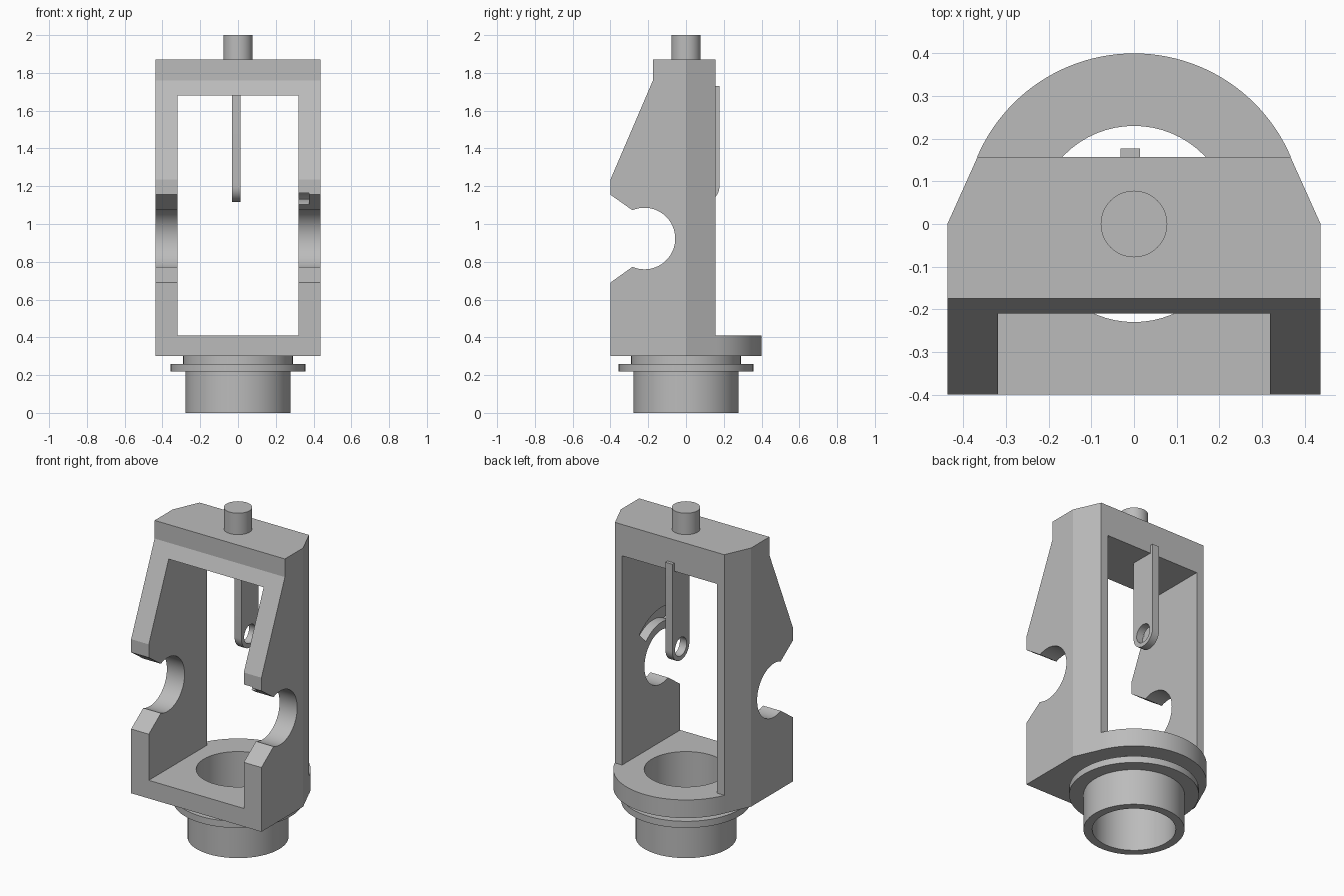
import bpy, bmesh, math
from mathutils import Matrix

cube = bpy.data.objects.get("Cube")
if cube:
    bpy.data.objects.remove(cube, do_unlink=True)

grey = bpy.data.materials.new("plain_grey")
grey.use_nodes = True
colour = (0.5, 0.5, 0.5, 1)
grey.diffuse_color = colour
grey.node_tree.nodes["Principled BSDF"].inputs["Base Color"].default_value = colour


def arc(cx, cy, r, start, end, steps):
    """Points along a circular arc, angles in degrees."""
    angles = [math.radians(start + (end - start) * i / steps) for i in range(steps + 1)]
    return [(cx + r * math.cos(a), cy + r * math.sin(a)) for a in angles]


def prism(name, outline, low, high, axis="z"):
    """Extrude an outline: (x, y) along z, or (y, z) along x."""
    bm = bmesh.new()
    place = (lambda u, v: (u, v, low)) if axis == "z" else (lambda u, v: (low, u, v))
    face = bm.faces.new([bm.verts.new(place(u, v)) for u, v in outline])
    step = (0, 0, high - low) if axis == "z" else (high - low, 0, 0)
    top = bmesh.ops.extrude_face_region(bm, geom=[face])
    verts = [g for g in top["geom"] if isinstance(g, bmesh.types.BMVert)]
    bmesh.ops.translate(bm, verts=verts, vec=step)
    bmesh.ops.recalc_face_normals(bm, faces=bm.faces)
    mesh = bpy.data.meshes.new(name)
    bm.to_mesh(mesh)
    bm.free()
    mesh.materials.append(grey)
    obj = bpy.data.objects.new(name, mesh)
    bpy.context.collection.objects.link(obj)
    return obj


def disc(name, r, low, high):
    return prism(name, arc(0, 0, r, 0, 354.375, 63), low, high)


def box(name, x, y, z):
    outline = [(-x, -y), (x, -y), (x, y), (-x, y)]
    return prism(name, outline, z[0], z[1])


def combine(obj, other, operation):
    """Apply a boolean and discard the second object."""
    mod = obj.modifiers.new("cut", "BOOLEAN")
    mod.operation, mod.object, mod.solver = operation, other, "EXACT"
    graph = bpy.context.evaluated_depsgraph_get()
    mesh = bpy.data.meshes.new_from_object(obj.evaluated_get(graph))
    obj.modifiers.clear()
    obj.data = mesh
    bpy.data.objects.remove(other, do_unlink=True)


WIDE, BACK, FLOOR = 0.4375, 0.157, 0.41
SHOULDER = 0.367

# Frame: side profile with the round notch, trimmed by the tapered plan
notch_y, notch_z = -0.22, 0.923
profile = [(-0.4, 0.30), (-0.4, 0.69)]
profile += arc(notch_y, notch_z, 0.163, -113, 113, 40)
profile += [(-0.4, 1.155), (-0.4, 1.235), (-0.175, 1.76), (-0.175, 1.87),
            (BACK, 1.87), (BACK, 0.30)]
frame = prism("frame", profile, -WIDE, WIDE, "x")
plan = [(-WIDE, -0.5), (WIDE, -0.5), (WIDE, 0), (SHOULDER, BACK),
        (SHOULDER, 0.3), (-SHOULDER, 0.3), (-SHOULDER, BACK), (-WIDE, 0)]
combine(frame, prism("plan_trim", plan, 0.1, 2.1), "INTERSECT")

# Window between the arms
combine(frame, box("window", 0.319, 0.6, (FLOOR, 1.68)), "DIFFERENCE")

# Curved guide groove on the inside of the left arm
groove = arc(notch_y, notch_z, 0.30, 45, 170, 32) + arc(notch_y, notch_z, 0.21, 170, 45, 32)
combine(frame, prism("groove", groove, 0.25, 0.375, "x"), "DIFFERENCE")

# Rounded rear of the base plate
edge = math.degrees(math.atan2(BACK, SHOULDER))
rear = arc(0, 0, 0.4, edge, 180 - edge, 48) + [(-0.3, 0), (0.3, 0)]
combine(frame, prism("rear_plate", rear, 0.30, FLOOR), "UNION")
combine(frame, disc("bore", 0.23, 0.2, 0.5), "DIFFERENCE")

# Collar below the frame: tube, flange and neck sharing one bore
collar = disc("collar", 0.278, 0, 0.24)
combine(collar, disc("flange", 0.357, 0.22, 0.26), "UNION")
combine(collar, disc("neck", 0.29, 0.25, 0.30), "UNION")
combine(collar, disc("bore", 0.23, -0.1, 0.4), "DIFFERENCE")

# Stud on top
stud = disc("top_stud", 0.078, 1.87, 2.0)

# Hanging lug with a pin hole
lug_y, lug_z, lug_r = 0.095, 1.199, 0.082
outline = arc(lug_y, lug_z, lug_r, 180, 360, 24)
outline += [(lug_y + lug_r, 1.73), (lug_y - lug_r, 1.73)]
lug = prism("hanging_lug", outline, -0.032, 0.014, "x")
hole = arc(lug_y, lug_z, 0.056, 0, 348.75, 31)
combine(lug, prism("pin_hole", hole, -0.1, 0.1, "x"), "DIFFERENCE")

# Smooth the round walls and keep the edges crisp
for obj in (frame, collar, stud, lug):
    bpy.ops.object.select_all(action="DESELECT")
    obj.select_set(True)
    bpy.context.view_layer.objects.active = obj
    bpy.ops.object.shade_smooth_by_angle(angle=math.radians(20))
